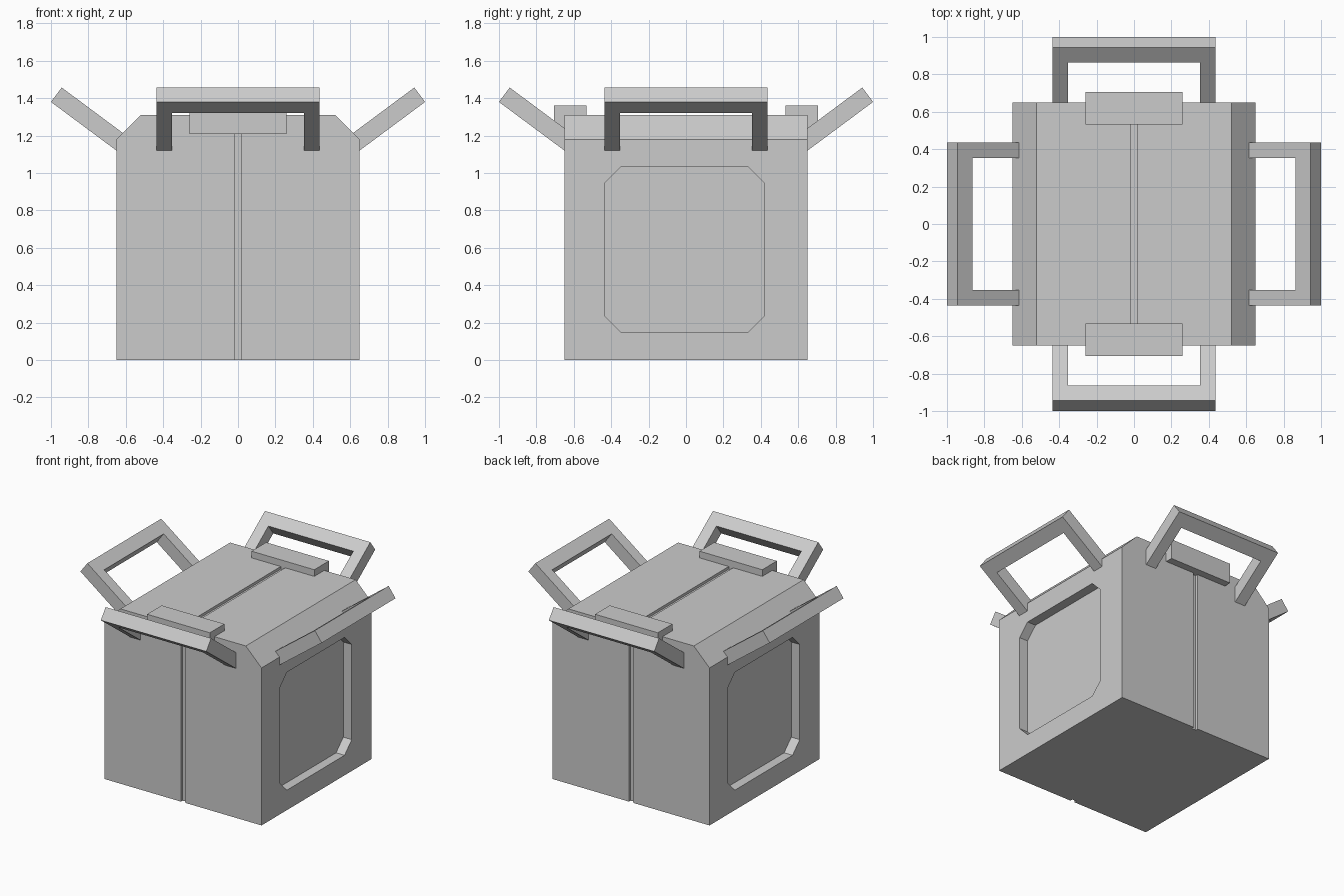
import bpy, bmesh, math
from mathutils import Vector, Matrix

if "Cube" in bpy.data.objects:
    bpy.data.objects.remove(bpy.data.objects["Cube"])


def prism(name, profile, origin, u, v, w, spin=0):
    """Extrude a 2D profile (in axes u, v) along w, then turn it about z."""
    o, u, v, w = (Vector(a) for a in (origin, u, v, w))
    bm = bmesh.new()
    face = bm.faces.new([bm.verts.new(o + u * a + v * b) for a, b in profile])
    ext = bmesh.ops.extrude_face_region(bm, geom=[face])
    bmesh.ops.translate(bm, vec=w, verts=[g for g in ext["geom"] if isinstance(g, bmesh.types.BMVert)])
    bmesh.ops.rotate(bm, verts=bm.verts, cent=(0, 0, 0), matrix=Matrix.Rotation(spin, 3, 'Z'))
    bmesh.ops.recalc_face_normals(bm, faces=bm.faces)
    mesh = bpy.data.meshes.new(name)
    bm.to_mesh(mesh)
    bm.free()
    obj = bpy.data.objects.new(name, mesh)
    bpy.context.collection.objects.link(obj)
    return obj


def cut(target, cutter):
    cutter.hide_render = True
    cutter.hide_set(True)
    mod = target.modifiers.new(cutter.name, 'BOOLEAN')
    mod.operation = 'DIFFERENCE'
    mod.solver = 'EXACT'
    mod.object = cutter


X, Y, Z = (1, 0, 0), (0, 1, 0), (0, 0, 1)
H = 0.65      # half width of the body
TOP = 1.31    # top of the body

# Body with bevelled upper side edges
body = prism("body", [(-H, 0), (H, 0), (H, 1.18), (0.52, TOP), (-0.52, TOP), (-H, 1.18)],
             (0, -H, 0), X, Z, (0, 2 * H, 0))

# Seam groove running up the front, over the top and down the back
d = 0.02
i, o = H - d, H + 0.1
groove = [(-o, -0.1), (-i, -0.1), (-i, TOP - d), (i, TOP - d), (i, -0.1),
          (o, -0.1), (o, TOP + 0.1), (-o, TOP + 0.1)]
cut(body, prism("seam_cutter", groove, (-0.018, 0, 0), Y, Z, (0.036, 0, 0)))

# Recessed octagonal panels on both sides
y0, y1, z0, z1, c = -0.434, 0.418, 0.15, 1.033, 0.085
panel = [(y0 + c, z0), (y1 - c, z0), (y1, z0 + c), (y1, z1 - c),
         (y1 - c, z1), (y0 + c, z1), (y0, z1 - c), (y0, z0 + c)]
for k, side in enumerate(("right", "left")):
    cut(body, prism(f"{side}_panel_cutter", panel, (H - 0.07, 0, 0), Y, Z, (0.2, 0, 0), k * math.pi))

# U-shaped carrying handles, tilted outward on all four sides
a = math.radians(36.6)
along = Vector((math.cos(a), 0, math.sin(a)))
normal = Vector((-math.sin(a), 0, math.cos(a)))
length, bar, leg, half = 0.46, 0.1, 0.085, 0.437
u_shape = [(0, -half), (length, -half), (length, half), (0, half), (0, half - leg),
           (length - bar, half - leg), (length - bar, leg - half), (0, leg - half)]
tip = Vector((1.0, 0, 1.38))
for k, side in enumerate(("right", "back", "left", "front")):
    prism(f"{side}_handle", u_shape, tip - along * length, along, Y, normal * 0.096, k * math.pi / 2)

# Clasps overhanging the front and back top edges
for k, side in enumerate(("front", "back")):
    prism(f"{side}_clasp", [(-0.26, 1.21), (0.26, 1.21), (0.26, 1.36), (-0.26, 1.36)],
          (0, -0.705, 0), X, Z, (0, 0.173, 0), k * math.pi)
